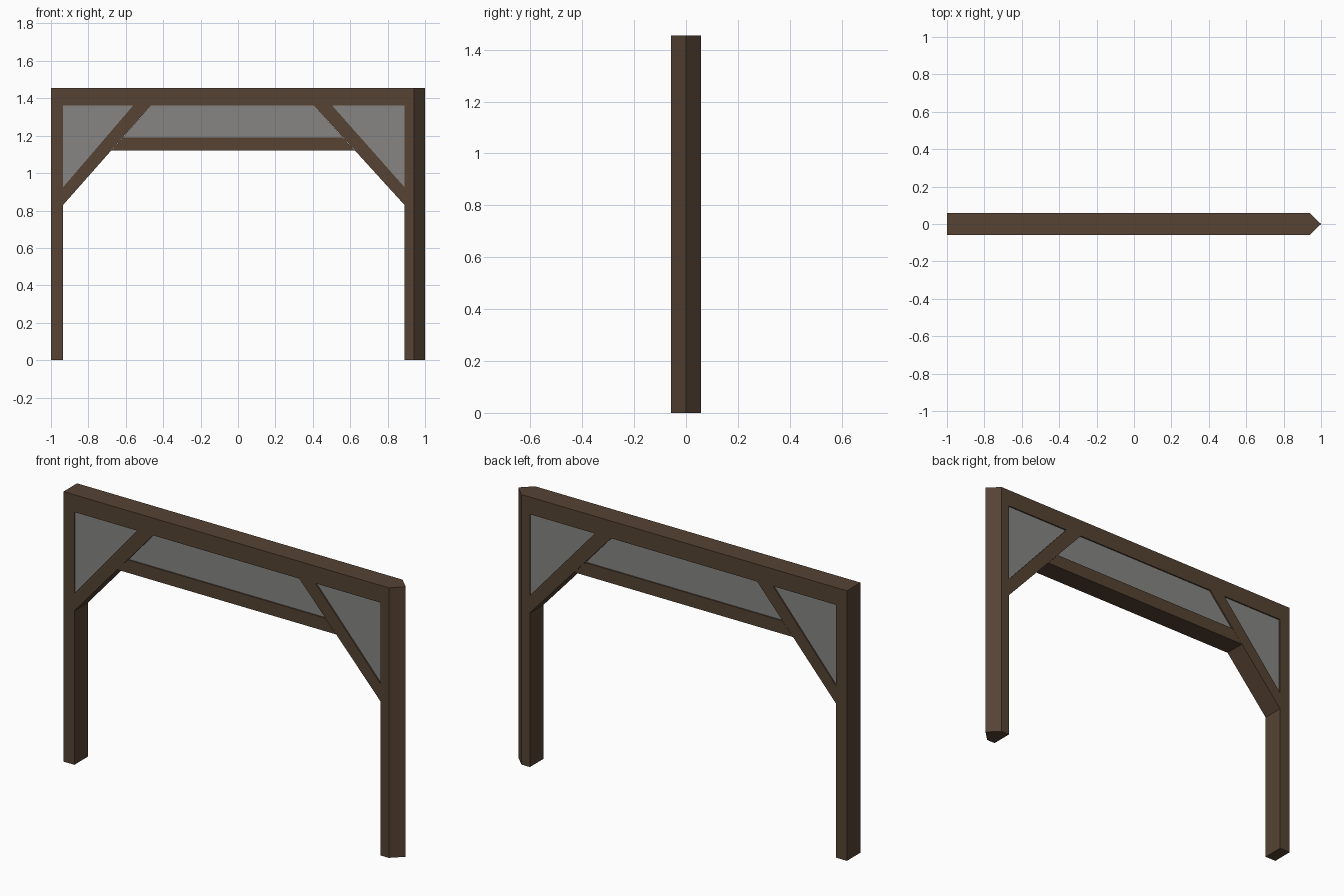
import bpy, bmesh

if "Cube" in bpy.data.objects:
    bpy.data.objects.remove(bpy.data.objects["Cube"])

TOP, BEAM_Z = 1.455, 1.362     # frame top, underside of the beam
LEFT, RIGHT = -0.935, 0.89     # inner faces of the posts
D = 0.058                      # half depth of the timber


def material(name, rgba):
    m = bpy.data.materials.new(name)
    m.diffuse_color = rgba
    m.use_nodes = True
    m.node_tree.nodes["Principled BSDF"].inputs["Base Color"].default_value = m.diffuse_color
    return m


wood = material("dark_wood", (0.092, 0.056, 0.034, 1))
glass = material("grey_glass", (0.24, 0.235, 0.225, 0.6))


def prism(name, start, sweep, mat):
    """Extrude a flat polygon along a vector into a closed solid."""
    bm = bmesh.new()
    face = bm.faces.new([bm.verts.new(p) for p in start])
    out = bmesh.ops.extrude_face_region(bm, geom=[face], use_keep_orig=True)
    moved = [g for g in out["geom"] if isinstance(g, bmesh.types.BMVert)]
    bmesh.ops.translate(bm, verts=moved, vec=sweep)
    bmesh.ops.recalc_face_normals(bm, faces=bm.faces)
    mesh = bpy.data.meshes.new(name)
    bm.to_mesh(mesh)
    bm.free()
    mesh.materials.append(mat)
    ob = bpy.data.objects.new(name, mesh)
    bpy.context.collection.objects.link(ob)
    return ob


def upright(name, xz, mat, half=D):
    return prism(name, [(x, -half, z) for x, z in xz], (0, 2 * half, 0), mat)


def post(name, xy):
    return prism(name, [(x, y, 0) for x, y in xy], (0, 0, TOP), wood)


# Posts: square on the left, pointed outer side on the right
post("left_post", [(-1, -D), (LEFT, -D), (LEFT, D), (-1, D)])
post("right_post", [(RIGHT, -D), (0.94, -D), (1, 0), (0.94, D), (RIGHT, D)])

# Top beam
upright("top_beam", [(LEFT, BEAM_Z), (RIGHT, BEAM_Z), (RIGHT, TOP), (LEFT, TOP)], wood)

# Diagonal braces and the corner panes above them
for side, x, inner, outer in (("left", LEFT, -0.465, -0.56),
                              ("right", RIGHT, 0.406, 0.503)):
    upright(side + "_brace", [(x, 0.83), (inner, BEAM_Z), (outer, BEAM_Z), (x, 0.925)], wood)
    upright(side + "_pane", [(x, 0.925), (outer, BEAM_Z), (x, BEAM_Z)], glass, D - 0.007)

# Lower crossbar between the braces
upright("crossbar", [(-0.678, 1.12), (0.625, 1.12), (0.561, 1.19), (-0.616, 1.19)], wood)

# Middle pane
upright("middle_pane", [(-0.616, 1.19), (0.561, 1.19), (0.406, BEAM_Z), (-0.465, BEAM_Z)],
        glass, D - 0.007)
